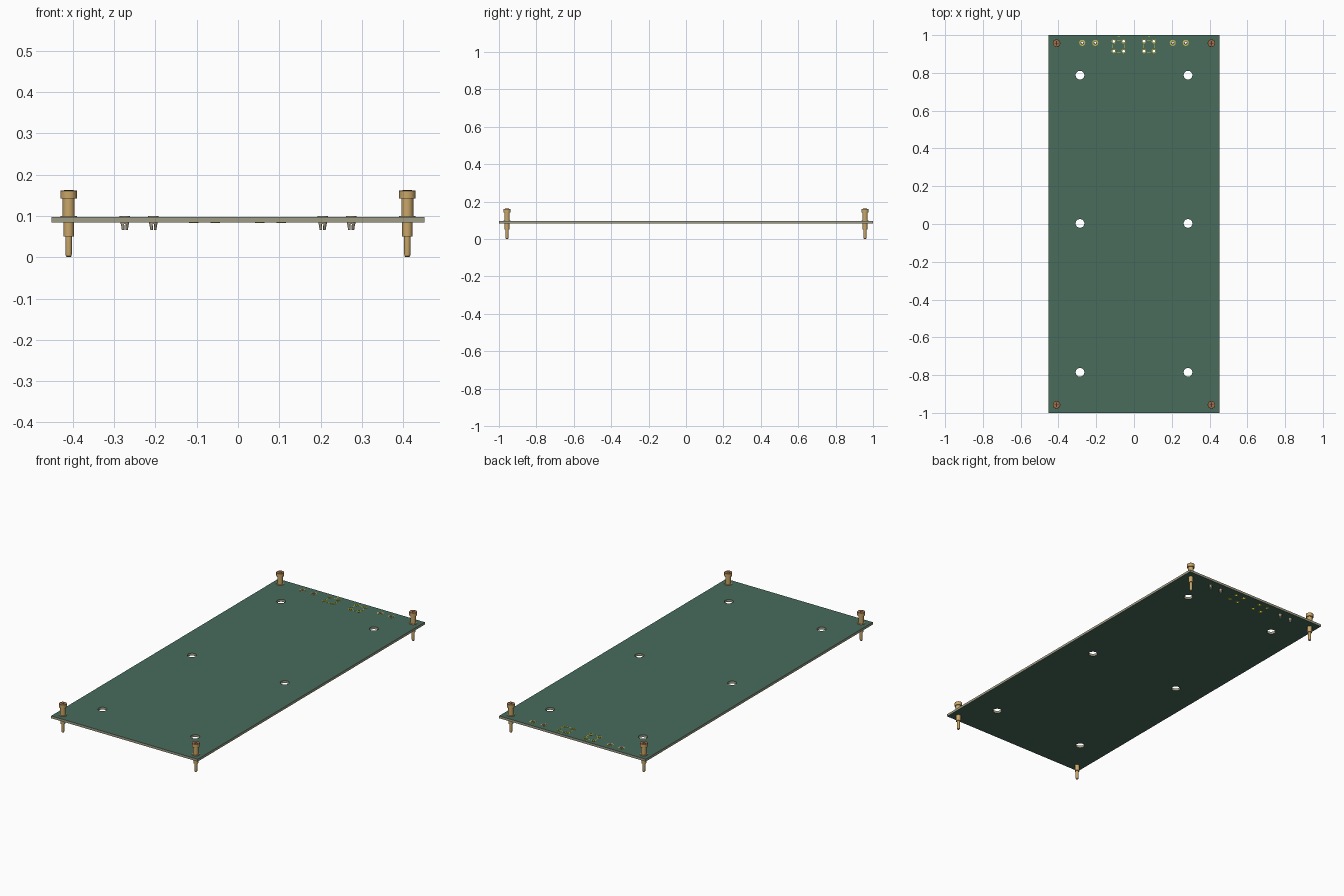
import bpy, bmesh, math

cube = bpy.data.objects.get("Cube")
if cube:
    bpy.data.objects.remove(cube)


def material(name, rgb):
    m = bpy.data.materials.new(name)
    m.use_nodes = True
    colour = (*rgb, 1)
    m.diffuse_color = colour
    m.node_tree.nodes["Principled BSDF"].inputs["Base Color"].default_value = colour
    return m


GREEN = material("board green", (0.065, 0.15, 0.107))
EDGE = material("laminate edge", (0.35, 0.34, 0.24))
GOLD = material("brass", (0.58, 0.38, 0.14))
COPPER = material("copper", (0.37, 0.16, 0.07))
YELLOW = material("pad yellow", (0.64, 0.56, 0.04))
TIN = material("dull tin", (0.42, 0.37, 0.26))
DARK = material("dark slot", (0.05, 0.035, 0.025))

BOTTOM, TOP = 0.084, 0.097
HALF_X, HALF_Y = 0.452, 1.0


def finish(name, bm, mats, place=(0, 0, 0), smooth=True):
    bmesh.ops.recalc_face_normals(bm, faces=bm.faces)
    mesh = bpy.data.meshes.new(name)
    bm.to_mesh(mesh)
    bm.free()
    for m in mats:
        mesh.materials.append(m)
    obj = bpy.data.objects.new(name, mesh)
    obj.location = place
    bpy.context.collection.objects.link(obj)
    if smooth:
        bpy.ops.object.select_all(action='DESELECT')
        obj.select_set(True)
        bpy.context.view_layer.objects.active = obj
        bpy.ops.object.shade_smooth_by_angle(angle=math.radians(35))
    return obj


def turned(bm, profile, closed=False, start=0, sweep=math.tau, steps=24):
    """Revolve (radius, height) points about z."""
    full = sweep > 6.28
    count = steps if full else steps + 1
    rings = []
    for i in range(count):
        a = start + sweep * i / steps
        rings.append([bm.verts.new((r * math.cos(a), r * math.sin(a), z)) for r, z in profile])
    n = len(profile)
    for i in range(steps):
        p, q = rings[i], rings[(i + 1) % count]
        for j in range(n if closed else n - 1):
            k = (j + 1) % n
            bm.faces.new((p[j], p[k], q[k], q[j]))
    if not full:
        bm.faces.new(rings[0])
        bm.faces.new(rings[-1])
    if not closed:
        bm.faces.new([r[0] for r in rings])
        bm.faces.new([r[-1] for r in rings])


def box(bm, size, centre):
    verts = bmesh.ops.create_cube(bm, size=1)["verts"]
    bmesh.ops.scale(bm, vec=size, verts=verts)
    bmesh.ops.translate(bm, vec=centre, verts=verts)


# Positions of the drilled features
mounts = [(s * 0.286, y) for s in (-1, 1) for y in (-0.785, 0.003, 0.788)]
corners = [(sx * 0.41, sy * 0.957) for sx in (-1, 1) for sy in (-1, 1)]
sockets = [(s * x, 0.959) for s in (-1, 1) for x in (0.205, 0.274)]
clusters = [(-0.081, 0.941), (0.079, 0.941)]
vias = [(cx + sx * 0.026, cy + sy * 0.026) for cx, cy in clusters
        for sx in (-1, 1) for sy in (-1, 1)]

# Board: filled outline with drilled holes
curve = bpy.data.curves.new("board_outline", 'CURVE')
curve.dimensions = '2D'
curve.fill_mode = 'BOTH'
curve.extrude = (TOP - BOTTOM) / 2


def outline(points):
    spline = curve.splines.new('POLY')
    spline.points.add(len(points) - 1)
    for p, (x, y) in zip(spline.points, points):
        p.co = (x, y, 0, 1)
    spline.use_cyclic_u = True


def drill(spot, radius, sides):
    outline([(spot[0] + radius * math.cos(math.tau * i / sides),
              spot[1] + radius * math.sin(math.tau * i / sides)) for i in range(sides)])


outline([(-HALF_X, -HALF_Y), (HALF_X, -HALF_Y), (HALF_X, HALF_Y), (-HALF_X, HALF_Y)])
for spot in mounts:
    drill(spot, 0.023, 32)
for spot in sockets:
    drill(spot, 0.01, 16)
for spot in vias:
    drill(spot, 0.009, 16)
helper = bpy.data.objects.new("board_outline", curve)
bpy.context.collection.objects.link(helper)
bpy.context.view_layer.update()
evaluated = helper.evaluated_get(bpy.context.evaluated_depsgraph_get())
bm = bmesh.new()
bm.from_mesh(evaluated.to_mesh())
evaluated.to_mesh_clear()
bpy.data.objects.remove(helper)
bmesh.ops.remove_doubles(bm, verts=bm.verts, dist=0.00001)
bm.normal_update()
for f in bm.faces:
    f.smooth = False
    f.material_index = 0 if abs(f.normal.z) > 0.5 else 1
finish("circuit_board", bm, [GREEN, EDGE], (0, 0, (TOP + BOTTOM) / 2), smooth=False)

# Corner pins: stepped pin, collar on the board and wide head
PIN = [(0.004, 0), (0.007, 0.003), (0.0078, 0.01), (0.0078, 0.05), (0.0125, 0.05),
       (0.0125, 0.097), (0.02, 0.097), (0.02, 0.1), (0.0145, 0.1), (0.0145, 0.142),
       (0.02, 0.142), (0.02, 0.161), (0.019, 0.162)]
for i, (x, y) in enumerate(corners):
    bm = bmesh.new()
    turned(bm, PIN)
    bm.normal_update()
    for f in bm.faces:
        if f.calc_center_median().z > 0.1615:
            f.material_index = 1
    finish(f"corner_pin_{i + 1}", bm, [GOLD, COPPER], (x, y, 0))
    bm = bmesh.new()
    box(bm, (0.022, 0.004, 0.0006), (0, 0, 0.162))
    box(bm, (0.004, 0.022, 0.0005), (0, 0, 0.162))
    finish(f"pin_head_slot_{i + 1}", bm, [DARK], (x, y, 0), smooth=False)

# Split sockets: flanged sleeve with four spring prongs below the board
SLEEVE = [(0.006, 0.08), (0.01, 0.08), (0.01, 0.0975), (0.0125, 0.0975),
          (0.0125, 0.1), (0.006, 0.1)]
PRONG = [(0.0065, 0.081), (0.01, 0.081), (0.0075, 0.066), (0.005, 0.066)]
PAD = [(0.0095, TOP - 0.001), (0.016, TOP - 0.001), (0.016, 0.0977), (0.0095, 0.0977)]
for i, (x, y) in enumerate(sockets):
    bm = bmesh.new()
    turned(bm, SLEEVE, closed=True)
    for q in range(4):
        turned(bm, PRONG, closed=True, start=math.radians(90 * q + 14),
               sweep=math.radians(62), steps=5)
    finish(f"split_socket_{i + 1}", bm, [TIN], (x, y, 0))
    bm = bmesh.new()
    turned(bm, PAD, closed=True)
    finish(f"socket_pad_{i + 1}", bm, [YELLOW], (x, y, 0))

# Plated through holes, with rims on both faces
BARREL = [(0.0075, 0.0832), (0.0115, 0.0832), (0.0115, 0.0978), (0.0075, 0.0978)]
for i, (x, y) in enumerate(vias):
    bm = bmesh.new()
    turned(bm, BARREL, closed=True, steps=16)
    finish(f"plated_hole_{i + 1}", bm, [YELLOW], (x, y, 0))

# Printed dashes around each hole cluster
for i, (x, y) in enumerate(clusters):
    bm = bmesh.new()
    for s in (-1, 1):
        box(bm, (0.018, 0.003, 0.0008), (0, s * 0.031, 0))
        box(bm, (0.003, 0.018, 0.0008), (s * 0.031, 0, 0))
    box(bm, (0.012, 0.003, 0.0008), (0, 0.05, 0))
    finish(f"cluster_marking_{i + 1}", bm, [YELLOW], (x, y, TOP), smooth=False)
